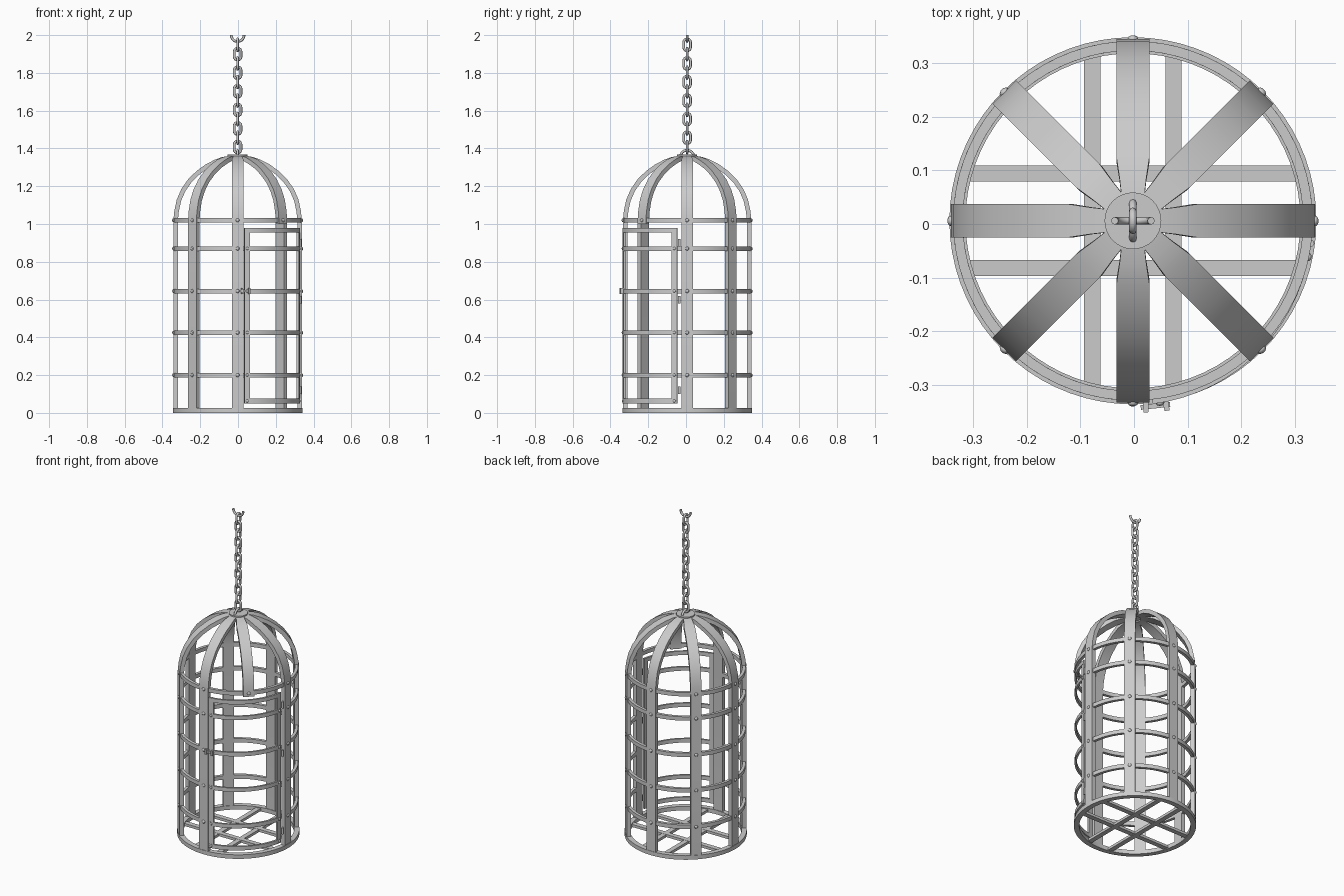
import bpy, bmesh
from math import sin, cos, pi, radians, hypot
from mathutils import Matrix, Vector

if "Cube" in bpy.data.objects:
    bpy.data.objects.remove(bpy.data.objects["Cube"])

C = Vector((-0.002, 0.006, 0))          # cage axis
DOOR_C = C + Vector((-0.005, -0.006, 0))  # door hangs slightly ajar
RING_Z = (0.2, 0.425, 0.645, 0.87, 1.02)
DOOR_A = (-83, -8)


def make(name, bm, smooth=True):
    bmesh.ops.recalc_face_normals(bm, faces=bm.faces)
    me = bpy.data.meshes.new(name)
    bm.to_mesh(me)
    bm.free()
    ob = bpy.data.objects.new(name, me)
    bpy.context.collection.objects.link(ob)
    if smooth:
        bpy.ops.object.select_all(action='DESELECT')
        ob.select_set(True)
        bpy.context.view_layer.objects.active = ob
        bpy.ops.object.shade_smooth_by_angle(angle=radians(35))
    return ob


def loft(bm, sections, closed=False):
    """Join equal-sized point loops into a solid strip."""
    rows = [[bm.verts.new(p) for p in s] for s in sections]
    k = len(rows[0])
    pairs = list(zip(rows, rows[1:])) + ([(rows[-1], rows[0])] if closed else [])
    for a, b in pairs:
        for j in range(k):
            bm.faces.new((a[j], a[(j + 1) % k], b[(j + 1) % k], b[j]))
    if not closed:
        bm.faces.new(rows[0])
        bm.faces.new(rows[-1])


def arc_band(bm, r0, r1, z0, z1, a0=0, a1=360, c=C):
    full = a1 - a0 >= 360
    n = max(1, round((a1 - a0) / 5))
    secs = []
    for i in range(n if full else n + 1):
        a = radians(a0 + (a1 - a0) * i / n)
        d = Vector((cos(a), sin(a), 0))
        secs.append([c + d * r + Vector((0, 0, z))
                     for r, z in ((r0, z0), (r1, z0), (r1, z1), (r0, z1))])
    loft(bm, secs, full)


def box(bm, center, size, rot=0):
    m = (Matrix.Translation(center) @ Matrix.Rotation(radians(rot), 4, 'Z')
         @ Matrix.Diagonal((*size, 1)))
    bmesh.ops.create_cube(bm, size=1, matrix=m)


def rivet(bm, r, deg, z, c=C, s=0.01):
    a = radians(deg)
    m = (Matrix.Translation(c + Vector((r * cos(a), r * sin(a), z)))
         @ Matrix.Rotation(a, 4, 'Z') @ Matrix.Diagonal((0.7, 1, 1, 1)))
    bmesh.ops.create_uvsphere(bm, u_segments=10, v_segments=6, radius=s, matrix=m)


def wire(name, pts, radius, closed):
    cu = bpy.data.curves.new(name, 'CURVE')
    cu.dimensions = '3D'
    cu.bevel_depth, cu.bevel_resolution, cu.use_fill_caps = radius, 2, True
    sp = cu.splines.new('POLY')
    sp.points.add(len(pts) - 1)
    for p, q in zip(sp.points, pts):
        p.co = (*q, 1)
    sp.use_cyclic_u = closed
    ob = bpy.data.objects.new(name, cu)
    bpy.context.collection.objects.link(ob)
    bpy.ops.object.select_all(action='DESELECT')
    ob.select_set(True)
    bpy.context.view_layer.objects.active = ob
    bpy.ops.object.convert(target='MESH')
    bpy.ops.object.shade_smooth_by_angle(angle=radians(50))


# Upright bars bending into the dome: (outer radius, z, half width)
DOME = [(0.34, 1.02, .031), (0.335, 1.07, .031), (0.322, 1.13, .031),
        (0.298, 1.185, .031), (0.262, 1.237, .031), (0.218, 1.28, .031),
        (0.17, 1.315, .031), (0.12, 1.341, .031), (0.08, 1.355, .025),
        (0.035, 1.362, .02)]
T = 0.024
for i in range(8):
    deg = i * 45
    door_bar = deg == 315
    prof = [(0.34, 1.0 if door_bar else 0.0, .031)] + DOME
    rot = Matrix.Translation(C) @ Matrix.Rotation(radians(deg), 4, 'Z')
    secs = []
    for j, (r, z, w) in enumerate(prof):
        p, q = prof[max(j - 1, 0)], prof[min(j + 1, len(prof) - 1)]
        dr, dz = q[0] - p[0], q[1] - p[1]
        k = T / hypot(dr, dz)
        ri, zi = r - dz * k, z + dr * k
        secs.append([rot @ Vector(v) for v in
                     ((r, -w, z), (r, w, z), (ri, w, zi), (ri, -w, zi))])
    bm = bmesh.new()
    loft(bm, secs)
    make(f"upright_bar_{i}", bm)

# Hoops; all but the top one stop at the door opening
for i, z in enumerate(RING_Z):
    bm = bmesh.new()
    span = (0, 360) if z > 1 else (-3, 273)
    arc_band(bm, 0.318, 0.336, z - 0.012, z + 0.012, *span)
    make(f"hoop_{i}", bm)

# Base ring and floor grid
bm = bmesh.new()
arc_band(bm, 0.313, 0.343, 0, 0.025)
make("base_ring", bm)
bm = bmesh.new()
for s in (-1, 1):
    box(bm, C + Vector((s * 0.076, 0, 0.011)), (0.03, 0.63, 0.016))
    box(bm, C + Vector((0, s * 0.088, 0.012)), (0.62, 0.03, 0.016))
make("floor_grid", bm, False)

# Rivets at the bar and hoop crossings
bm = bmesh.new()
for i in range(8):
    for z in RING_Z:
        if i != 7 or z > 1:
            rivet(bm, 0.34, i * 45, z)
make("bar_rivets", bm)

# Curved door: two stiles, rails and rivets
bm = bmesh.new()
a0, a1 = DOOR_A
for a, b in ((a0, a0 + 5), (a1 - 5, a1)):
    arc_band(bm, 0.326, 0.338, 0.05, 0.98, a, b, DOOR_C)
for z in (0.063, 0.967) + RING_Z[:-1]:
    arc_band(bm, 0.327, 0.339, z - 0.012, z + 0.012, a0, a1, DOOR_C)
make("door_frame", bm)
bm = bmesh.new()
for z in (0.063,) + RING_Z[:-1]:
    for a in (a0 + 2.5, a1 - 2.5):
        rivet(bm, 0.339, a, z, DOOR_C, 0.008)
make("door_rivets", bm)

# Latch lugs with a bolt, and hinge barrels
bm = bmesh.new()
box(bm, (0.022, -0.341, 0.645), (0.01, 0.022, 0.03), 3)
box(bm, (0.06, -0.338, 0.645), (0.01, 0.022, 0.03), 10)
box(bm, (0.04, -0.34, 0.645), (0.055, 0.009, 0.01), 6)
make("door_latch", bm, False)
bm = bmesh.new()
for z in (0.12, 0.6, 0.9):
    bmesh.ops.create_cone(bm, cap_ends=True, segments=12, radius1=0.007, radius2=0.007,
                          depth=0.04, matrix=Matrix.Translation((0.33, -0.036, z)))
make("door_hinges", bm)

# Crown disc
bm = bmesh.new()
bmesh.ops.create_cone(bm, cap_ends=True, segments=32, radius1=0.053, radius2=0.053,
                      depth=0.02, matrix=Matrix.Translation(C + Vector((0, 0, 1.357))))
make("crown_disc", bm)

# Shackle on the crown and open hook at the top
arc = [pi * i / 16 for i in range(17)]
wire("shackle", [C + Vector((0, 0.034 * cos(a), 1.36 + 0.03 * sin(a))) for a in arc], 0.007, False)
wire("top_hook", [C + Vector((0.034 * cos(a), 0, 2.0 - 0.034 * sin(a))) for a in arc], 0.007, False)

# Chain of stadium-shaped links, alternately turned
N, Z0, Z1, WR, HW = 12, 1.369, 1.987, 0.007, 0.018
pitch = (Z1 - Z0 - 4 * WR) / N
half = (pitch + 4 * WR) / 2 - WR - HW
for i in range(N):
    zc = Z0 + 2 * WR + pitch * (i + 0.5)
    pts = []
    for j in range(18):
        a = pi * (j if j < 9 else j - 1) / 8
        u, v = HW * cos(a), HW * sin(a) + (half if j < 9 else -half)
        pts.append(C + Vector((u, 0, zc + v) if i % 2 == 0 else (0, u, zc + v)))
    wire(f"chain_link_{i}", pts, WR, True)
